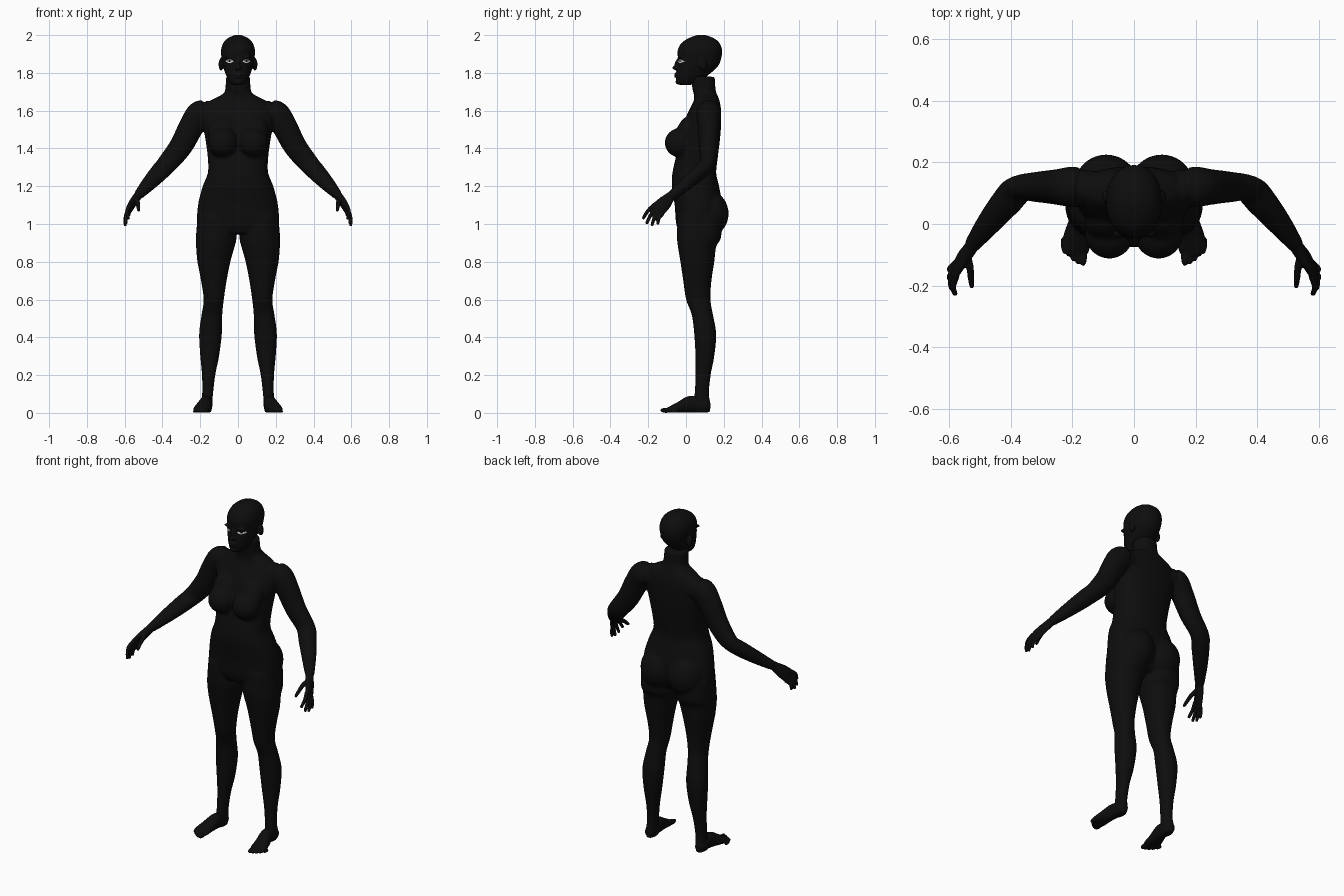
import bpy, bmesh, math
from mathutils import Vector, Matrix
from mathutils.bvhtree import BVHTree

cube = bpy.data.objects.get("Cube")
if cube:
    bpy.data.objects.remove(cube)

SIDES = (1, -1)


def material(name, value):
    mat = bpy.data.materials.new(name)
    mat.use_nodes = True
    colour = (value, value, value, 1)
    mat.diffuse_color = colour
    mat.node_tree.nodes["Principled BSDF"].inputs["Base Color"].default_value = colour
    return mat


skin = material("black_skin", 0.004)
eye_white = material("eye_white", 0.7)


def spline(rows, steps=5):
    """Catmull-Rom interpolation through rows of numbers."""
    rows = [Vector(r) for r in rows]
    padded = [rows[0]] + rows + [rows[-1]]
    result = []
    for a, b, c, d in zip(padded, padded[1:], padded[2:], padded[3:]):
        for k in range(steps):
            t = k / steps
            result.append(b + (c - a) * (t / 2)
                          + (a * 2 - b * 5 + c * 4 - d) * (t * t / 2)
                          + (b * 3 - a - c * 3 + d) * (t ** 3 / 2))
    return result + [rows[-1]]


def loft(bm, rows, side=1, axis=None, power=2.0, count=32):
    """Skin rings of (x, y, z, radius across, radius through)."""
    rows = spline(rows)
    rings = []
    for i, row in enumerate(rows):
        ahead = rows[min(i + 1, len(rows) - 1)]
        behind = rows[max(i - 1, 0)]
        along = axis or Vector((ahead - behind)[:3]).normalized()
        u = along.cross(Vector((1, 0, 0))).normalized()
        v = u.cross(along)
        ring = []
        for k in range(count):
            a = math.tau * k / count
            c, s = math.cos(a), math.sin(a)
            p = Vector(row[:3])
            p += u * row[3] * math.copysign(abs(c) ** (2 / power), c)
            p += v * row[4] * math.copysign(abs(s) ** (2 / power), s)
            p.x *= side
            ring.append(bm.verts.new(p))
        rings.append(ring)
    for low, high in zip(rings, rings[1:]):
        for k in range(count):
            n = (k + 1) % count
            bm.faces.new((low[k], low[n], high[n], high[k]))
    bm.faces.new(rings[0])
    bm.faces.new(rings[-1])


def stack(bm, levels, side=1, power=2.0):
    """Level rings of (z, x from, x to, y front, y back)."""
    rows = [((a + b) / 2, (f + k) / 2, z, (k - f) / 2, (b - a) / 2)
            for z, a, b, f, k in levels]
    loft(bm, rows, side, Vector((0, 0, 1)), power)


def ball(bm, centre, radii, side=1, tilt=0):
    x, y, z = centre
    m = (Matrix.Translation((x * side, y, z)) @ Matrix.Rotation(tilt, 4, 'X')
         @ Matrix.Diagonal((*radii, 1)))
    bmesh.ops.create_uvsphere(bm, u_segments=24, v_segments=16, radius=1, matrix=m)


def fused(name, bm, voxel, rounds):
    """Blend overlapping volumes into one smooth surface."""
    bmesh.ops.recalc_face_normals(bm, faces=bm.faces)
    mesh = bpy.data.meshes.new(name)
    bm.to_mesh(mesh)
    bm.free()
    mesh.materials.append(skin)
    obj = bpy.data.objects.new(name, mesh)
    bpy.context.collection.objects.link(obj)
    blend = obj.modifiers.new("blend", 'REMESH')
    blend.mode = 'VOXEL'
    blend.voxel_size = voxel
    blend.use_smooth_shade = True
    relax = obj.modifiers.new("relax", 'SMOOTH')
    relax.factor = 0.5
    relax.iterations = rounds
    return obj


# Torso and neck
body = bmesh.new()
torso = [(.95, .19, -.03, .14), (1, .215, -.052, .17), (1.1, .212, -.06, .19),
         (1.2, .187, -.075, .175), (1.27, .16, -.072, .16), (1.35, .16, -.055, .168),
         (1.45, .173, -.035, .18), (1.53, .187, -.015, .186), (1.6, .185, .015, .186),
         (1.65, .15, .04, .178), (1.685, .085, .042, .165), (1.71, .068, .035, .157),
         (1.78, .064, .025, .152)]
stack(body, [(z, -w, w, f, b) for z, w, f, b in torso], power=2.3)

leg = [(1.04, .02, .214, -.045, .19), (.93, .008, .223, -.048, .186),
       (.88, .018, .222, -.043, .16), (.8, .04, .215, -.03, .15), (.7, .06, .196, -.015, .135),
       (.6, .075, .182, 0, .13), (.52, .083, .193, .03, .143), (.42, .085, .206, .043, .16),
       (.3, .1, .2, .05, .15), (.2, .12, .191, .05, .131), (.1, .132, .19, .045, .122),
       (.05, .136, .194, .035, .13), (.002, .14, .192, .035, .128)]
arm = [(.13, .115, 1.59, .06, .045), (.195, .12, 1.59, .066, .068),
       (.245, .12, 1.52, .058, .067), (.3, .12, 1.415, .051, .062),
       (.37, .115, 1.325, .042, .055), (.415, .07, 1.275, .043, .051),
       (.475, -.003, 1.21, .036, .04), (.53, -.075, 1.15, .026, .025)]
for side in SIDES:
    stack(body, leg, side, 2.1)
    loft(body, arm, side)
    ball(body, (.08, -.03, 1.43), (.08, .083, .078), side)
    ball(body, (.085, .005, 1.49), (.075, .055, .09), side, -.4)
    ball(body, (.09, .122, 1.055), (.105, .104, .12), side)
fused("body", body, .008, 6)

# Feet with toes
foot = [(.166, .125, .03, .022, .018), (.167, .1, .035, .034, .03),
        (.17, .03, .046, .045, .034), (.183, -.03, .031, .031, .042),
        (.19, -.075, .02, .019, .047), (.193, -.1, .014, .012, .038)]
for side, label in zip(SIDES, ("left", "right")):
    bm = bmesh.new()
    loft(bm, foot, side)
    for i in range(5):
        size = .016 - .0018 * i
        ball(bm, (.165 + .0165 * i, -.107 + .0028 * i * i, size * .85),
             (size * .8, .03 - .002 * i, size * .85), side)
    fused(label + "_foot", bm, .004, 4)

# Hands with fingers and thumb
palm = [(.522, -.065, 1.16, .024, .022), (.535, -.085, 1.142, .027, .022),
        (.556, -.112, 1.113, .037, .018), (.575, -.143, 1.082, .04, .014),
        (.583, -.158, 1.067, .034, .009)]
thumb = [(.542, -.1, 1.135, .013, .013), (.532, -.14, 1.118, .013, .012),
         (.529, -.175, 1.095, .011, .01), (.526, -.2, 1.073, .009, .008),
         (.526, -.206, 1.067, .003, .003)]
tips = [(.58, -.226, 1.03), (.592, -.208, 1.004), (.597, -.18, .994), (.597, -.15, 1)]
for side, label in zip(SIDES, ("left", "right")):
    bm = bmesh.new()
    loft(bm, palm, side)
    loft(bm, thumb, side)
    for i, tip in enumerate(tips):
        base = Vector((.576, -.168 + .0145 * i, 1.098 - .0145 * i))
        tip = Vector(tip)
        bend = (base + tip) / 2 + Vector((.009, -.006, .004))
        end = tip + (tip - bend) * .08
        loft(bm, [(*base, .011, .011), (*bend, .01, .01), (*tip, .008, .008),
                  (*end, .003, .003)], side, count=16)
    fused(label + "_hand", bm, .0035, 3)

# Head with nose, lips, chin and ears
bm = bmesh.new()
skull = [(1.737, .028, -.04, .03), (1.75, .044, -.05, .07), (1.79, .064, -.052, .12),
         (1.83, .078, -.048, .165), (1.87, .086, -.043, .185), (1.92, .09, -.044, .191),
         (1.96, .077, -.022, .176), (1.985, .052, .017, .145), (2.001, .014, .06, .1)]
stack(bm, [(z, -w, w, f, b) for z, w, f, b in skull], power=2.15)
ball(bm, (0, -.052, 1.827), (.017, .022, .012))
ball(bm, (0, -.045, 1.848), (.01, .016, .032), tilt=-.3)
ball(bm, (0, -.05, 1.793), (.024, .014, .006))
ball(bm, (0, -.05, 1.78), (.02, .013, .007))
ball(bm, (0, -.04, 1.753), (.022, .016, .015))
for side in SIDES:
    ball(bm, (.09, .088, 1.845), (.013, .021, .034), side, .2)
    ball(bm, (.04, -.03, 1.882), (.03, .014, .008), side)
head = fused("head", bm, .005, 4)

# Eyes: thin almond plates laid on the face, with dark irises and lids
surface = BVHTree.FromObject(head, bpy.context.evaluated_depsgraph_get())
COLS, ROWS = 20, 10
for side, label in zip(SIDES, ("left", "right")):
    bm = bmesh.new()
    grid = []
    for i in range(COLS + 1):
        u = 2 * i / COLS - 1
        column = []
        for j in range(ROWS + 1):
            v = (2 * j / ROWS - 1) * .009 * (1.03 - u * u)
            start = Vector((side * (.045 + .022 * u), -1, 1.862 + v))
            hit = surface.ray_cast(start, Vector((0, 1, 0)))[0]
            column.append(bm.verts.new(hit - Vector((0, .003, 0))))
        grid.append(column)
    for i in range(COLS):
        for j in range(ROWS):
            face = bm.faces.new((grid[i][j], grid[i + 1][j],
                                 grid[i + 1][j + 1], grid[i][j + 1]))
            c = face.calc_center_median()
            iris = math.hypot(c.x - side * .045, c.z - 1.862) < .006
            face.material_index = 0 if iris or j == ROWS - 2 else 1
            if face.normal.y > 0 or side < 0:
                face.normal_flip()
    mesh = bpy.data.meshes.new(label + "_eye")
    bm.to_mesh(mesh)
    bm.free()
    mesh.materials.append(skin)
    mesh.materials.append(eye_white)
    mesh.shade_smooth()
    bpy.context.collection.objects.link(bpy.data.objects.new(label + "_eye", mesh))
